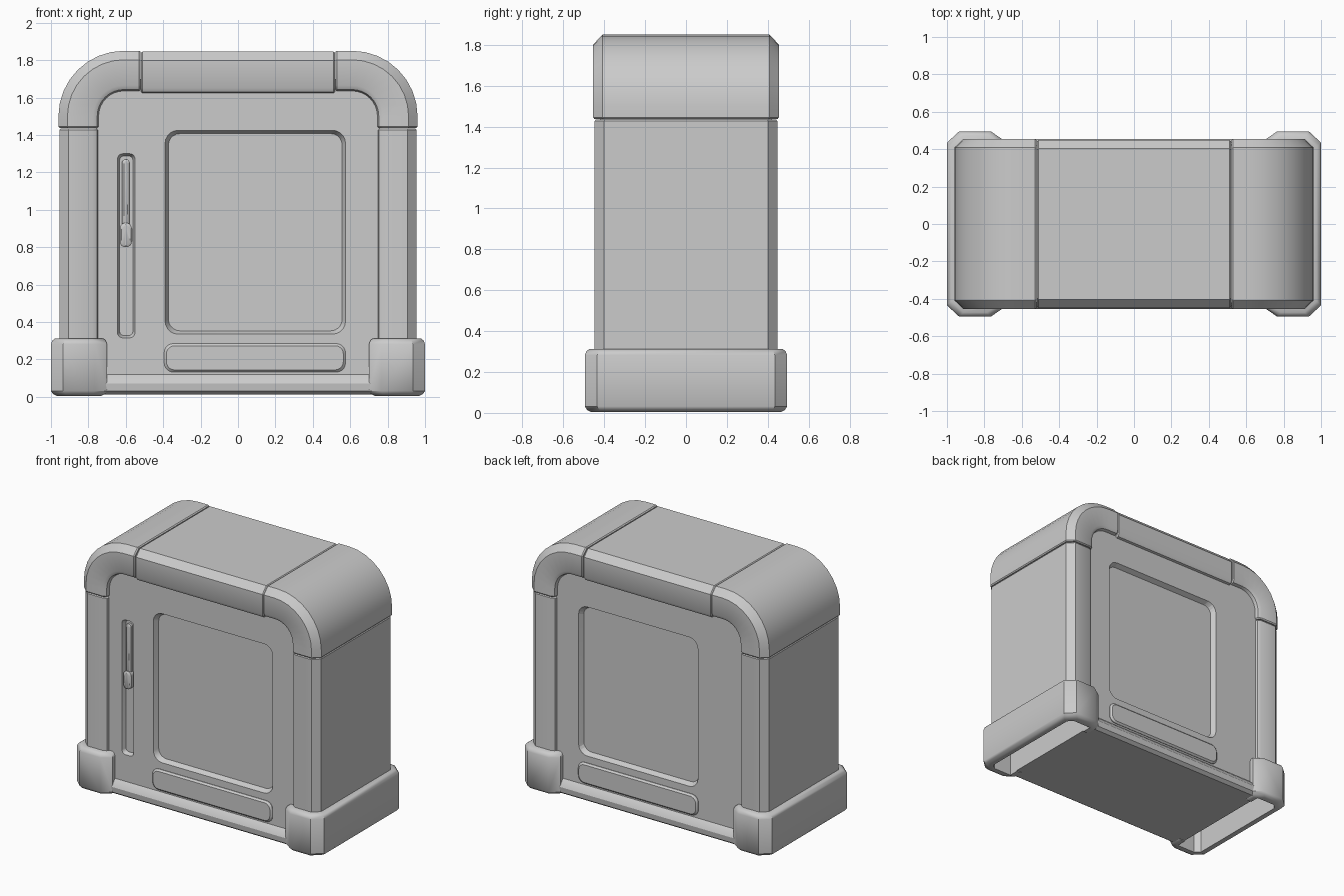
import bpy, bmesh
from math import sin, cos, pi, radians

if "Cube" in bpy.data.objects:
    bpy.data.objects.remove(bpy.data.objects["Cube"])


def finish(ob, angle=35):
    bpy.ops.object.select_all(action='DESELECT')
    ob.select_set(True)
    bpy.context.view_layer.objects.active = ob
    for m in list(ob.modifiers):
        bpy.ops.object.modifier_apply(modifier=m.name)
    bpy.ops.object.shade_smooth_by_angle(angle=radians(angle))


def loft(name, rings, smooth=True):
    """Capped solid through a list of equal-length closed rings."""
    bm = bmesh.new()
    vs = [[bm.verts.new(p) for p in r] for r in rings]
    n = len(rings[0])
    for a, b in zip(vs, vs[1:]):
        for i in range(n):
            j = (i + 1) % n
            bm.faces.new((a[i], a[j], b[j], b[i]))
    bm.faces.new(vs[0][::-1])
    bm.faces.new(vs[-1])
    bmesh.ops.recalc_face_normals(bm, faces=bm.faces)
    me = bpy.data.meshes.new(name)
    bm.to_mesh(me)
    bm.free()
    ob = bpy.data.objects.new(name, me)
    bpy.context.collection.objects.link(ob)
    if smooth:
        finish(ob)
    return ob


def rounded(x0, x1, z0, z1, r, y, inset=0.0, seg=5):
    """Rounded rectangle ring in the plane y."""
    x0, x1, z0, z1 = x0 + inset, x1 - inset, z0 + inset, z1 - inset
    r = max(r - inset * 0.5, 0.005)
    pts = []
    for cx, cz, a0 in ((x1 - r, z1 - r, 0), (x0 + r, z1 - r, 1),
                       (x0 + r, z0 + r, 2), (x1 - r, z0 + r, 3)):
        for k in range(seg + 1):
            a = (a0 + k / seg) * pi / 2
            pts.append((cx + r * cos(a), y, cz + r * sin(a)))
    return pts


def band_section(t, h, e=0.0):
    """Half cross-section (inward depth, y) mirrored to a full ring; e shrinks it."""
    half = [(e, h - 0.045 - e), (0.048, h - e),
            (t - 0.03, h - e), (t - 0.008 - e, h - 0.012 - e), (t - e, h - 0.035 - e)]
    return half + [(d, -y) for d, y in half[::-1]]


def band(name, stations, t, h):
    """Sweep the band section; stations are (x, z, outward x, outward z, shrink)."""
    return loft(name, [[(x - nx * d, y, z - nz * d) for d, y in band_section(t, h, e)]
                       for x, z, nx, nz, e in stations])


FACE = 0.42           # y of the inset front and back panels
G = 0.006             # seam bevel
TOP, OUT = 1.85, 0.96  # outer limits of the band
SX, SZ, R = 0.52, 1.435, 0.35  # seam positions and bend radius

# Main body with bottom lip, front and back
half = [(-0.425, 0.012), (-0.45, 0.03), (-0.455, 0.07), (-0.44, 0.10), (-FACE, 0.12), (-FACE, 1.70)]
prof = half + [(-y, z) for y, z in half[::-1]]
body = loft("body", [[(x, y, z) for y, z in prof] for x in (-0.76, 0.76)], False)

# Recessed windows on both faces, narrow slot on the front only
recesses = [(s, (-0.39, 0.575, 0.335, 1.425, 0.07), 0.035, 0.018) for s in (-1, 1)]
recesses.append((-1, (-0.645, -0.55, 0.315, 1.30, 0.03), 0.03, 0.012))
for s, rect, depth, slope in recesses:
    cut = loft("cutter", [rounded(*rect, s * (FACE + 0.02), -slope * 0.02 / depth),
                          rounded(*rect, s * (FACE - depth), slope)], False)
    cut.hide_render = True
    m = body.modifiers.new("cut", 'BOOLEAN')
    m.operation, m.object, m.solver = 'DIFFERENCE', cut, 'EXACT'
    finish(body, 25)
    bpy.data.objects.remove(cut)

# Raised bars under the windows
for s, nm in ((-1, "front_bar"), (1, "back_bar")):
    bar = (-0.395, 0.575, 0.132, 0.285, 0.05)
    loft(nm, [rounded(*bar, s * (FACE - 0.02)), rounded(*bar, s * (FACE + 0.004)),
              rounded(*bar, s * (FACE + 0.016), 0.012)])

# Lever and knob in the narrow slot
lever = [(-0.62, -0.58, 0.90, 1.27, 0.018), (-0.632, -0.568, 0.80, 0.93, 0.03)]
for nm, rect, out in zip(("slot_lever", "slot_knob"), lever, (-0.005, 0.01)):
    loft(nm, [rounded(*rect, -FACE + 0.04), rounded(*rect, -FACE - out + 0.008),
              rounded(*rect, -FACE - out, 0.01)])

# Top band
band("top_band", [(x, TOP - 0.004, 0, 1, e) for x, e in
                  ((-SX + 0.002, G), (-SX + 0.01, 0), (SX - 0.01, 0), (SX - 0.002, G))], 0.225, 0.448)

for s, side in ((-1, "left"), (1, "right")):
    # Rounded corner: short straight runs around a quarter bend
    st = [(s * SX, TOP, 0, 1, G), (s * (SX + 0.008), TOP, 0, 1, 0)]
    for k in range(9):
        a = pi / 2 * (1 - k / 8)
        st.append((s * (OUT - R + R * cos(a)), TOP - R + R * sin(a), s * cos(a), sin(a), 0))
    st += [(s * OUT, SZ + 0.01, s, 0, 0), (s * OUT, SZ + 0.002, s, 0, G)]
    band(side + "_corner", st, 0.215, 0.454)

    # Side band
    band(side + "_side", [(s * (OUT - 0.006), z, s, 0, e) for z, e in
                          ((0.20, 0), (SZ - 0.008, 0), (SZ, G))], 0.207, 0.447)

    # U-shaped foot, open below, with softened outer rims
    outer = [(0.70, -0.36), (0.70, -0.45), (0.765, -0.495), (0.935, -0.495), (1.0, -0.435)]
    inner = [(0.76, -0.36), (0.76, -0.43), (0.905, -0.43), (0.94, -0.395)]
    rings = []
    for z, e in ((0.005, 0.03), (0.014, 0.012), (0.032, 0), (0.282, 0), (0.302, 0.008), (0.312, 0.022)):
        o = [(x + (e if x < 0.85 else -e), y + (e if i else 0)) for i, (x, y) in enumerate(outer)]
        u = (o + [(x, -y) for x, y in o[::-1]]
             + [(x, -y) for x, y in inner] + inner[::-1])
        rings.append([(s * x, y, z) for x, y in u])
    loft(side + "_foot", rings)
